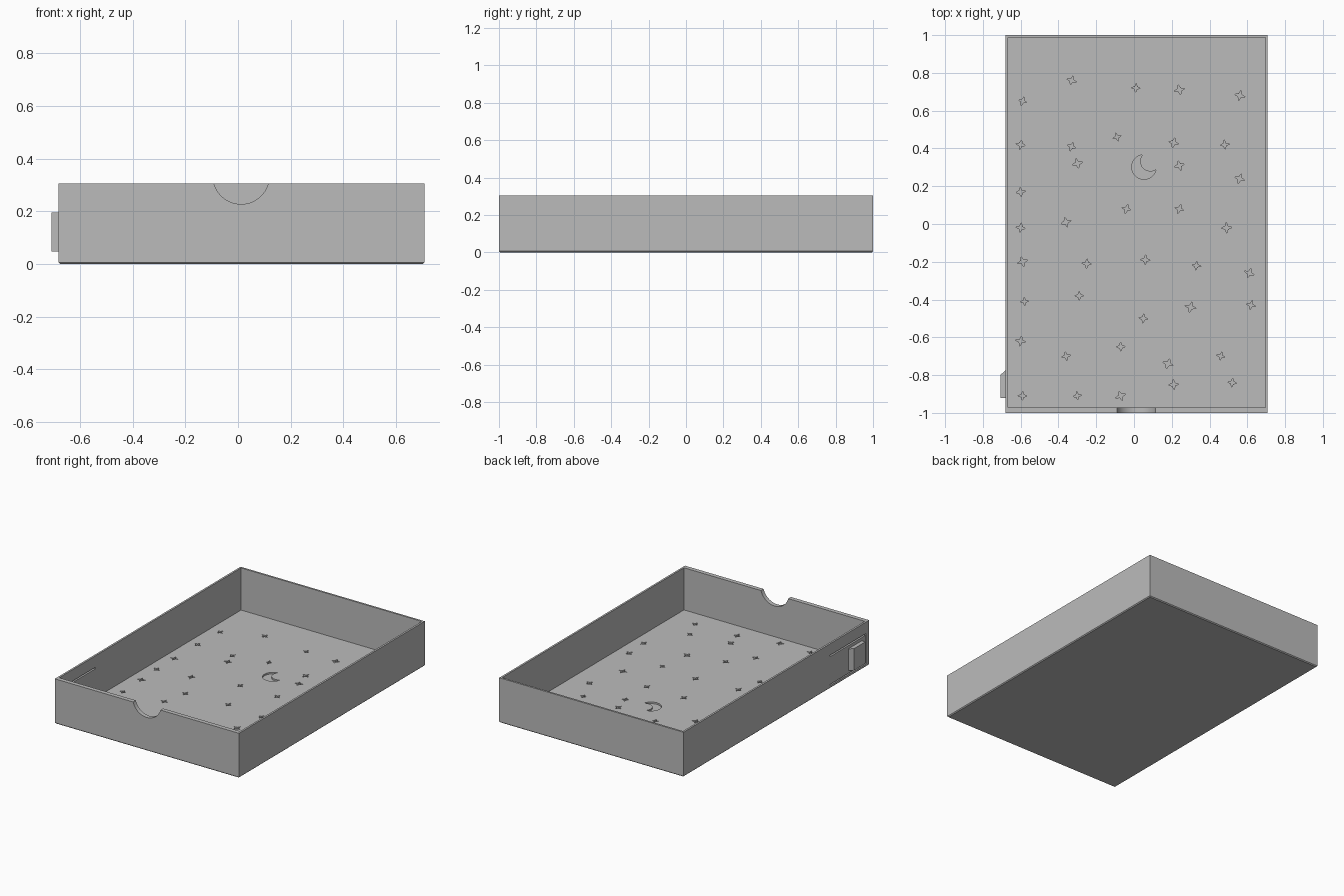
import bpy, bmesh, math, random
from mathutils import Matrix, Vector

if "Cube" in bpy.data.objects:
    bpy.data.objects.remove(bpy.data.objects["Cube"], do_unlink=True)
random.seed(4)

grey = bpy.data.materials.new("plain_grey")
grey.use_nodes = True
grey.diffuse_color = (0.5, 0.5, 0.5, 1)
grey.node_tree.nodes["Principled BSDF"].inputs["Base Color"].default_value = (0.5, 0.5, 0.5, 1)

LEFT, RIGHT, HEIGHT = -0.681, 0.708, 0.305
WALL, FRONT_WALL = 0.013, 0.029
FLOOR, POCKET = 0.018, 0.007


def add_prism(bm, outline, low, high, axis="z"):
    """Extrude a 2D outline between two levels along the given axis."""
    place = {"x": lambda a, b, c: (c, a, b),
             "y": lambda a, b, c: (a, c, b),
             "z": lambda a, b, c: (a, b, c)}[axis]
    bottom, top = [[bm.verts.new(place(a, b, c)) for a, b in outline] for c in (low, high)]
    bm.faces.new(bottom[::-1])
    bm.faces.new(top)
    for i in range(len(outline)):
        j = (i + 1) % len(outline)
        bm.faces.new((bottom[i], bottom[j], top[j], top[i]))


def make_object(name, bm):
    bmesh.ops.recalc_face_normals(bm, faces=bm.faces)
    mesh = bpy.data.meshes.new(name)
    bm.to_mesh(mesh)
    bm.free()
    mesh.materials.append(grey)
    obj = bpy.data.objects.new(name, mesh)
    bpy.context.collection.objects.link(obj)
    return obj


def prism(name, *args):
    bm = bmesh.new()
    add_prism(bm, *args)
    return make_object(name, bm)


def activate(obj):
    bpy.ops.object.select_all(action="DESELECT")
    obj.select_set(True)
    bpy.context.view_layer.objects.active = obj


def cut(target, cutter):
    """Subtract the cutter from the target and discard it."""
    cutter.hide_render = True
    mod = target.modifiers.new("cut", "BOOLEAN")
    mod.operation, mod.solver, mod.object = "DIFFERENCE", "EXACT", cutter
    activate(target)
    bpy.ops.object.modifier_apply(modifier=mod.name)
    bpy.data.objects.remove(cutter, do_unlink=True)


def rectangle(a0, b0, a1, b1):
    return [(a0, b0), (a1, b0), (a1, b1), (a0, b1)]


def circle(x, y, r, steps=64):
    return [(x + r * math.cos(math.tau * i / steps), y + r * math.sin(math.tau * i / steps))
            for i in range(steps)]


def star(x, y, r, turn):
    """Four-pointed star."""
    points = []
    for i in range(8):
        d = r if i % 2 == 0 else r * 0.36
        a = turn + i * math.pi / 4
        points.append((x + d * math.cos(a), y + d * math.sin(a)))
    return points


def crescent(x, y, r, shift, r2, facing, steps=28):
    """Moon outline: outer arc, then the bite's arc back."""
    along = (r * r - r2 * r2 + shift * shift) / (2 * shift)
    half = math.sqrt(r * r - along * along)
    a1, a2 = math.atan2(half, along), math.atan2(half, along - shift)
    outer = [(0, r, a1 + (math.tau - 2 * a1) * i / steps) for i in range(steps + 1)]
    inner = [(shift, r2, -a2 - (math.tau - 2 * a2) * i / steps) for i in range(1, steps)]
    turn = Matrix.Rotation(facing, 2)
    points = [turn @ Vector((o + d * math.cos(a), d * math.sin(a))) for o, d, a in outer + inner]
    return [(x + p.x, y + p.y) for p in points]


# Outer block with a fine chamfer around the underside
bm = bmesh.new()
add_prism(bm, rectangle(LEFT, -1, RIGHT, 1), 0, HEIGHT)
under = [e for e in bm.edges if all(v.co.z < 0.001 for v in e.verts)]
bmesh.ops.bevel(bm, geom=under, offset=0.006, segments=1, affect="EDGES")
tray = make_object("tray", bm)

# Hollow interior
inside = rectangle(LEFT + WALL, -1 + FRONT_WALL, RIGHT - WALL, 1 - WALL)
cut(tray, prism("interior_cutter", inside, FLOOR, HEIGHT + 0.1))

# Thumb notch in the front wall
cut(tray, prism("notch_cutter", circle(0.012, 0.334, 0.107), -1.1, -0.93, "y"))

# Slot around three sides of the flexible latch tab
slot = [(-0.58, 0.217), (-0.58, 0.227), (-0.968, 0.227), (-0.968, 0.02),
        (-0.58, 0.02), (-0.58, 0.028), (-0.958, 0.028), (-0.958, 0.217)]
cut(tray, prism("slot_cutter", slot, LEFT - 0.1, LEFT + 0.03, "x"))

# Star and moon recesses in the floor, centres in hundredths
STARS = [(-59, 65), (-33, 76), (1, 72), (24, 71), (56, 68), (-60, 42), (-33, 41),
         (-9, 46), (-30, 32), (21, 43), (48, 42), (24, 31), (56, 24), (-60, 17),
         (-4, 8), (24, 8), (-36, 1), (-60, -2), (49, -2), (-59, -20), (-25, -21),
         (6, -19), (33, -22), (61, -26), (-58, -41), (-29, -38), (5, -50),
         (30, -44), (62, -43), (-60, -62), (-36, -70), (-7, -65), (18, -74),
         (46, -70), (21, -85), (52, -84), (-59, -91), (-30, -91), (-7, -91)]
bm = bmesh.new()
for sx, sy in STARS:
    outline = star(sx / 100, sy / 100, random.uniform(0.023, 0.03), random.uniform(-0.4, 0.4))
    add_prism(bm, outline, POCKET, FLOOR + 0.05)
add_prism(bm, crescent(0.053, 0.302, 0.065, 0.045, 0.054, math.radians(42)), POCKET, FLOOR + 0.05)
cut(tray, make_object("recess_cutter", bm))

# Latch button with a sloped rear end
profile = [(LEFT + 0.004, -0.92), (-0.708, -0.92), (-0.708, -0.80),
           (LEFT, -0.775), (LEFT + 0.004, -0.775)]
button = prism("latch_button", profile, 0.047, 0.195)

for obj in (tray, button):
    activate(obj)
    bpy.ops.object.shade_smooth_by_angle(angle=math.radians(30))
